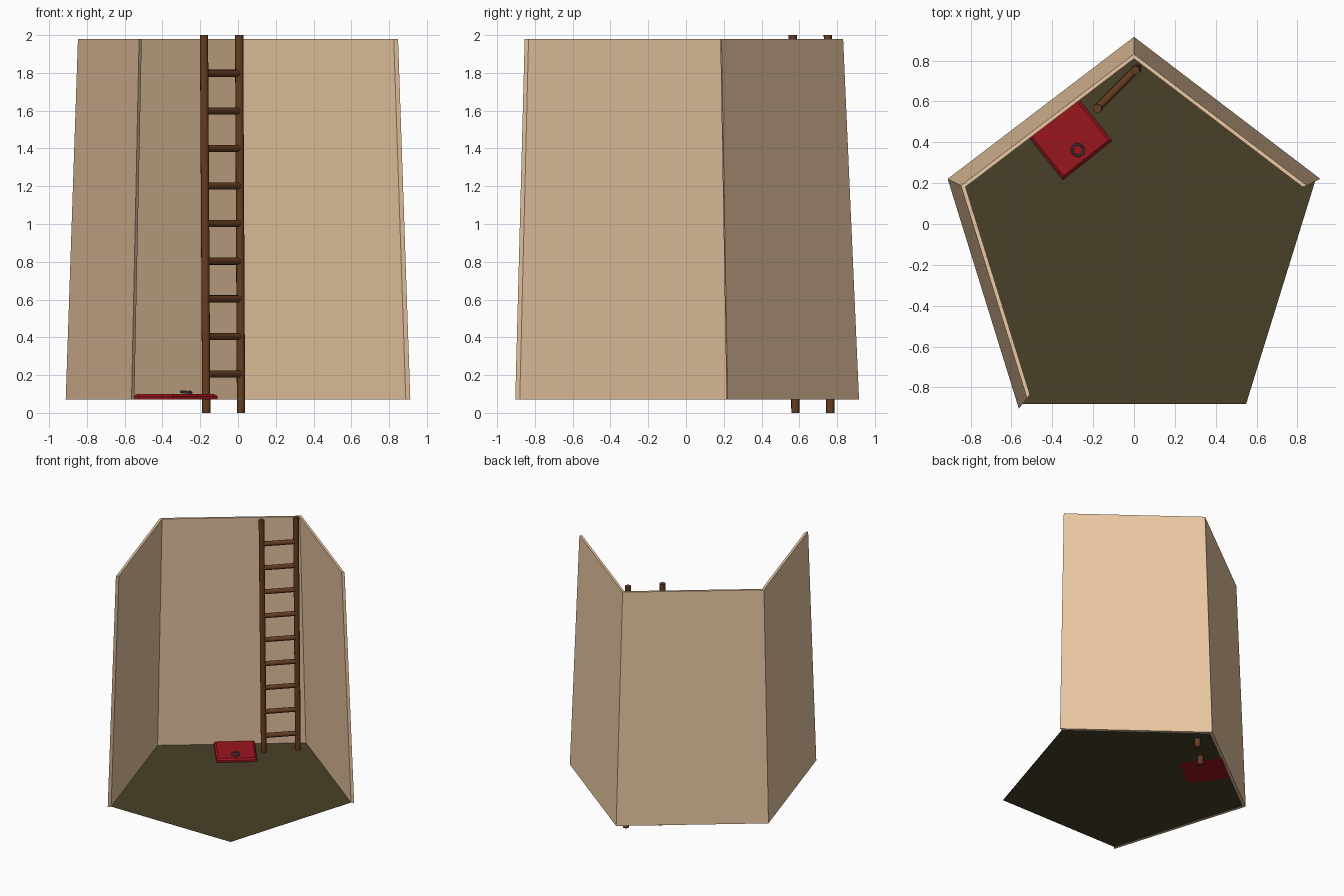
import bpy, bmesh, math
from mathutils import Vector, Matrix

if "Cube" in bpy.data.objects:
    bpy.data.objects.remove(bpy.data.objects["Cube"])


def material(name, rgb):
    m = bpy.data.materials.new(name)
    m.diffuse_color = [c ** 2.2 for c in rgb] + [1]
    m.use_nodes = True
    m.node_tree.nodes["Principled BSDF"].inputs["Base Color"].default_value = m.diffuse_color
    return m


PLASTER = material("plaster", (0.92, 0.78, 0.63))
EARTH = material("earth", (0.29, 0.26, 0.17))
WOOD = material("wood", (0.40, 0.25, 0.15))
RED = material("red_paint", (0.60, 0.11, 0.14))
IRON = material("iron", (0.36, 0.36, 0.36))


def mesh_object(name, bm, mat, smooth=False):
    bmesh.ops.recalc_face_normals(bm, faces=bm.faces)
    me = bpy.data.meshes.new(name)
    bm.to_mesh(me)
    bm.free()
    me.materials.append(mat)
    ob = bpy.data.objects.new(name, me)
    bpy.context.collection.objects.link(ob)
    if smooth:
        bpy.ops.object.select_all(action='DESELECT')
        ob.select_set(True)
        bpy.context.view_layer.objects.active = ob
        bpy.ops.object.shade_smooth_by_angle(angle=math.radians(40))
    return ob


def pentagon(rx, ry, cy, z):
    # corners run anticlockwise from the back tip
    return [Vector((-rx * math.sin(i * math.tau / 5),
                    cy + ry * math.cos(i * math.tau / 5), z)) for i in range(5)]


def rod(name, a, b, radius, mat, sides=12):
    a, b = Vector(a), Vector(b)
    bm = bmesh.new()
    rot = (b - a).to_track_quat('Z', 'Y').to_matrix().to_4x4()
    bmesh.ops.create_cone(bm, cap_ends=True, segments=sides, radius1=radius, radius2=radius,
                          depth=(b - a).length, matrix=Matrix.Translation((a + b) / 2) @ rot)
    return mesh_object(name, bm, mat, True)


# Pentagonal floor sheet
Z0, Z1 = 0.072, 1.98
bm = bmesh.new()
bm.faces.new([bm.verts.new(p) for p in pentagon(0.934, 0.979, -0.088, Z0)])
mesh_object("floor", bm, EARTH)

# Three walls leaning inward, as one folded slab
bm = bmesh.new()
order = (4, 0, 1, 2)
rings = [pentagon(0.959, 1.006, -0.09, Z0), pentagon(0.934, 0.979, -0.088, Z0),
         pentagon(0.867, 0.908, -0.099, Z1), pentagon(0.891, 0.932, -0.10, Z1)]
sections = [[bm.verts.new(r[i]) for r in rings] for i in order]
for s, t in zip(sections, sections[1:]):
    for k in range(4):
        n = (k + 1) % 4
        bm.faces.new((s[k], s[n], t[n], t[k]))
bm.faces.new(sections[0])
bm.faces.new(sections[-1])
mesh_object("walls", bm, PLASTER)

# Ladder: two rails and nine rungs
left = (Vector((-0.168, 0.579, 0)), Vector((-0.180, 0.565, 2)))
right = (Vector((0.016, 0.764, 0)), Vector((0.006, 0.751, 2)))
rod("ladder_rail_left", *left, 0.022, WOOD)
rod("ladder_rail_right", *right, 0.022, WOOD)
for i in range(9):
    t = (0.206 + i * 0.199) / 2
    rod(f"ladder_rung_{i + 1}", left[0].lerp(left[1], t), right[0].lerp(right[1], t), 0.019, WOOD)

# Trapdoor: shallow panel with sloped edges, set along the back left wall
u, v = Vector((0.782, 0.623, 0)), Vector((-0.623, 0.782, 0))
corner = Vector((-0.348, 0.216, 0))
W, L = 0.307, 0.325
bm = bmesh.new()
levels = []
for inset, z in ((0, Z0 - 0.001), (0, 0.088), (0.014, 0.10)):
    levels.append([bm.verts.new(corner + u * a + v * b + Vector((0, 0, z)))
                   for a, b in ((inset, inset), (W - inset, inset),
                                (W - inset, L - inset), (inset, L - inset))])
for lo, hi in zip(levels, levels[1:]):
    for k in range(4):
        n = (k + 1) % 4
        bm.faces.new((lo[k], lo[n], hi[n], hi[k]))
bm.faces.new(levels[0])
bm.faces.new(levels[-1])
mesh_object("trapdoor", bm, RED)


# Pull ring lying on the trapdoor, and its staple
def ring(name, centre, major, minor, rot):
    bpy.ops.mesh.primitive_torus_add(location=centre, rotation=rot, major_radius=major,
                                     minor_radius=minor, major_segments=20, minor_segments=8)
    ob = bpy.context.object
    ob.name = name
    ob.data.materials.append(IRON)
    bpy.ops.object.shade_smooth_by_angle()


ring("pull_ring", (-0.275, 0.362, 0.110), 0.028, 0.006, (0.05, 0.05, 0))
ring("ring_staple", (-0.254, 0.340, 0.106), 0.009, 0.004, (math.pi / 2, 0, math.radians(38)))
